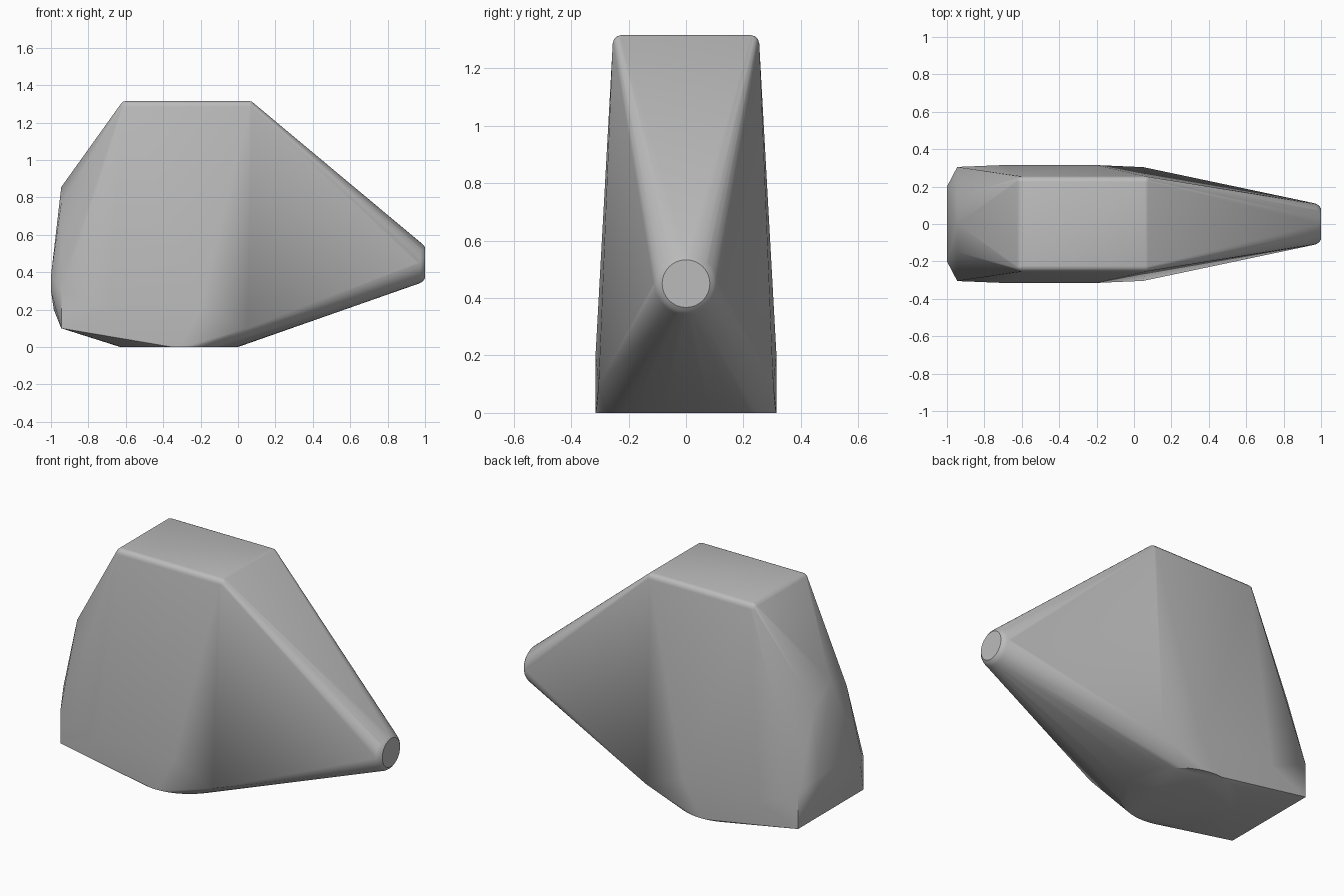
import bpy, bmesh, math

cube = bpy.data.objects.get("Cube")
if cube:
    bpy.data.objects.remove(cube, do_unlink=True)


def ring(centre, radius, count, axis):
    """Points of a circle around the x or z axis."""
    cx, cy, cz = centre
    points = []
    for i in range(count):
        a = 2 * math.pi * i / count
        c, s = radius * math.cos(a), radius * math.sin(a)
        points.append((cx, cy + c, cz + s) if axis == "x" else (cx + c, cy + s, cz))
    return points


def both_sides(points):
    return [(x, side * y, z) for x, y, z in points for side in (1, -1)]


points = []

# Rounded top plate
corner, x_min, x_max, half_width, top = 0.03, -0.63, 0.09, 0.255, 1.315
for step in range(4):
    a = math.pi / 6 * step
    r, z = corner * math.cos(a), top - corner + corner * math.sin(a)
    for x in (x_min + corner, x_max - corner):
        for y in (corner - half_width, half_width - corner):
            points += ring((x, y, z), max(r, 0.001), 16, "z")

# Round blunt nose
for x, radius in ((0.955, 0.113), (0.975, 0.108), (0.99, 0.097), (1.0, 0.083)):
    points += ring((x, 0, 0.45), radius, 32, "x")

# Round foot on the ground
points += ring((-0.315, 0, 0), 0.315, 48, "z")

# Widest part of the flanks
points += both_sides([(0.05, 0.304, 0.1), (-0.2, 0.315, 0.2), (-0.7, 0.315, 0.2)])

# Faceted tail
points += both_sides([(-0.945, 0.305, 0.1), (-0.945, 0.305, 0.3), (-1.0, 0.2, 0.3),
                      (-1.0, 0.2, 0.38), (-0.945, 0.15, 0.77), (-0.985, 0.12, 0.2)])
points.append((-0.945, 0, 0.855))

# One tight skin around all the parts
bm = bmesh.new()
for p in points:
    bm.verts.new(p)
bmesh.ops.remove_doubles(bm, verts=bm.verts[:], dist=0.0005)
bmesh.ops.convex_hull(bm, input=bm.verts[:])
loose = [v for v in bm.verts if not v.link_faces]
bmesh.ops.delete(bm, geom=loose, context="VERTS")
bmesh.ops.dissolve_limit(bm, angle_limit=math.radians(0.5), verts=bm.verts[:], edges=bm.edges[:])
bmesh.ops.recalc_face_normals(bm, faces=bm.faces[:])
mesh = bpy.data.meshes.new("body_shell")
bm.to_mesh(mesh)
bm.free()
body = bpy.data.objects.new("body_shell", mesh)
bpy.context.collection.objects.link(body)

# Plain grey
grey = bpy.data.materials.new("plain_grey")
grey.use_nodes = True
colour = (0.5, 0.5, 0.5, 1)
grey.diffuse_color = colour
grey.node_tree.nodes["Principled BSDF"].inputs["Base Color"].default_value = colour
mesh.materials.append(grey)

bpy.ops.object.select_all(action="DESELECT")
body.select_set(True)
bpy.context.view_layer.objects.active = body
bpy.ops.object.shade_smooth_by_angle(angle=math.radians(30))
